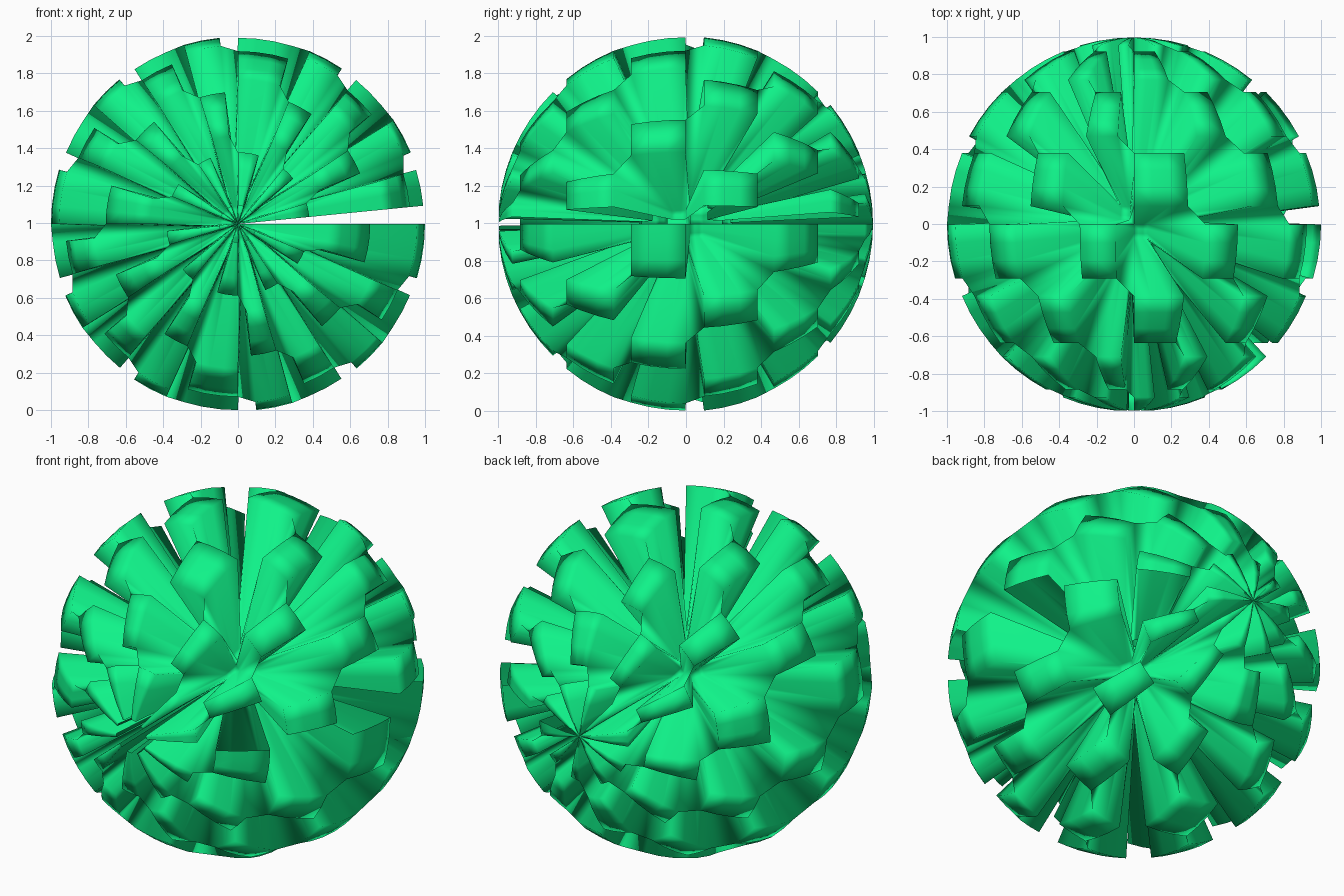
import bpy, bmesh
from math import sin, cos, pi

if "Cube" in bpy.data.objects:
    bpy.data.objects.remove(bpy.data.objects["Cube"])

SEGMENTS, ROWS = 64, 32      # columns around the y axis, rows from pole to pole
CELLS_AROUND, CELLS_DOWN = 20, 8
OUTER, INNER = 1.0, 0.25     # raised and sunken radius


def radius(i, j):
    # checkerboard of raised and sunken cells
    a = i * CELLS_AROUND // SEGMENTS
    b = j * CELLS_DOWN // ROWS
    return OUTER if (a + b) % 2 == 0 else INNER


def point(i, j):
    t, p, r = 2 * pi * i / SEGMENTS, pi * j / ROWS, radius(i, j)
    return (r * sin(p) * cos(t), r * cos(p), -r * sin(p) * sin(t))


# Checkered ball: open seam strip on +x, every quad split the same way
bm = bmesh.new()
grid = [[bm.verts.new(point(i, j)) for j in range(ROWS)] for i in range(SEGMENTS)]
for i in range(SEGMENTS - 1):
    for j in range(ROWS - 1):
        a, b = grid[i][j], grid[i + 1][j]
        c, d = grid[i + 1][j + 1], grid[i][j + 1]
        bm.faces.new((a, d, c))
        bm.faces.new((a, c, b))

# Drop the collapsed faces at the pole
flat = [f for f in bm.faces if f.calc_area() < 1e-7]
bmesh.ops.delete(bm, geom=flat, context='FACES')
for f in bm.faces:
    f.smooth = True

# Centre on x and y, stand on z = 0
for k in range(3):
    lo = min(v.co[k] for v in bm.verts)
    hi = max(v.co[k] for v in bm.verts)
    shift = lo if k == 2 else (lo + hi) / 2
    for v in bm.verts:
        v.co[k] -= shift

mesh = bpy.data.meshes.new("checkered_ball")
bm.to_mesh(mesh)
bm.free()
ball = bpy.data.objects.new("checkered_ball", mesh)
bpy.context.collection.objects.link(ball)

# Green surface
green = bpy.data.materials.new("green")
green.diffuse_color = (0.005, 0.89, 0.25, 1)
green.use_nodes = True
green.node_tree.nodes["Principled BSDF"].inputs["Base Color"].default_value = green.diffuse_color
mesh.materials.append(green)
